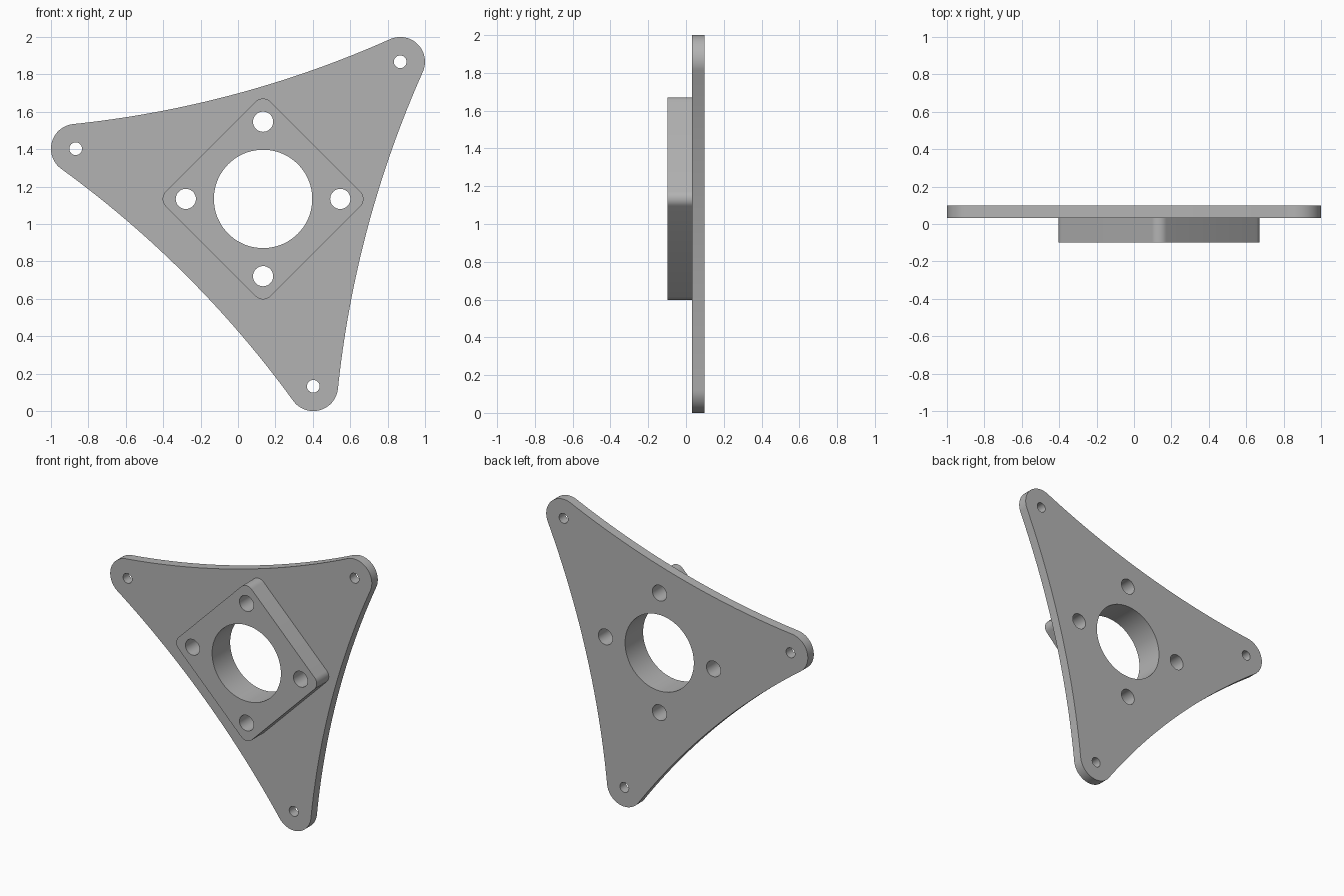
import bpy
import bmesh
from math import sin, cos, pi, radians, atan2, sqrt
from mathutils import Vector

cube = bpy.data.objects.get("Cube")
if cube:
    bpy.data.objects.remove(cube, do_unlink=True)

# Main dimensions
CENTRE = Vector((0.134, 1.134))
ARM, LOBE = 1.037, 0.1325           # arm length and rounded tip radius
WAIST = 0.58                        # centre to middle of each concave side
BACK, STEP, FRONT = 0.0985, 0.033, -0.0985
ARM_ANGLES = [radians(a) for a in (45, 165, 285)]

grey = bpy.data.materials.new("grey metal")
grey.use_nodes = True
colour = (0.45, 0.45, 0.45, 1)
grey.diffuse_color = colour
grey.node_tree.nodes["Principled BSDF"].inputs["Base Color"].default_value = colour


def polar(radius, angle):
    return Vector((radius * cos(angle), radius * sin(angle)))


def arc(centre, radius, start, end, steps):
    return [centre + polar(radius, start + (end - start) * i / steps)
            for i in range(steps + 1)]


def circle(centre, radius, steps=48):
    return arc(centre, radius, 0, 2 * pi, steps)[:-1]


def slab(name, loops, y_front, y_back):
    """Extrude an outline with holes between two depths."""
    data = bpy.data.curves.new(name, "CURVE")
    data.dimensions = "2D"
    data.fill_mode = "BOTH"
    data.extrude = (y_back - y_front) / 2
    for loop in loops:
        spline = data.splines.new("POLY")
        spline.points.add(len(loop) - 1)
        for point, co in zip(spline.points, loop):
            point.co = (co.x, co.y, 0, 1)
        spline.use_cyclic_u = True
    obj = bpy.data.objects.new(name, data)
    bpy.context.collection.objects.link(obj)
    obj.location = (CENTRE.x, (y_front + y_back) / 2, CENTRE.y)
    obj.rotation_euler.x = pi / 2
    bpy.ops.object.select_all(action="DESELECT")
    obj.select_set(True)
    bpy.context.view_layer.objects.active = obj
    bpy.ops.object.convert(target="MESH")
    obj = bpy.context.object
    bm = bmesh.new()
    bm.from_mesh(obj.data)
    bmesh.ops.remove_doubles(bm, verts=bm.verts, dist=0.0001)
    bmesh.ops.recalc_face_normals(bm, faces=bm.faces)
    bm.to_mesh(obj.data)
    bm.free()
    obj.data.materials.clear()
    obj.data.materials.append(grey)
    bpy.ops.object.shade_smooth_by_angle(angle=radians(30))
    return obj


# Three-armed outline: rounded tips joined by tangent concave arcs
half, mid = ARM * sin(pi / 3), ARM * cos(pi / 3)
side_radius = (half**2 + (WAIST - mid)**2 - LOBE**2) / (2 * (LOBE - WAIST + mid))
side_centre = WAIST + side_radius
swing = atan2(half, side_centre - mid)
outline = []
for a in ARM_ANGLES:
    tip = pi / 3 + swing
    outline += arc(polar(ARM, a), LOBE, a - tip, a + tip, 32)
    side = a + pi / 3
    outline += arc(polar(side_centre, side), side_radius,
                   side + pi - swing * -1, side + pi - swing, 32)[1:-1]

# Holes shared by both parts
bore = circle(Vector((0, 0)), 0.263, 72)
bolt_holes = [circle(polar(0.413, i * pi / 2), 0.054) for i in range(4)]
arm_holes = [circle(polar(ARM, a), 0.034, 32) for a in ARM_ANGLES]

slab("mounting_plate", [outline, bore] + bolt_holes + arm_holes, STEP, BACK)

# Diamond block with rounded corners
corner = 0.055
reach = 0.537 - corner
diamond = []
for i in range(4):
    a = i * pi / 2
    diamond += arc(polar(reach, a), corner, a - pi / 4, a + pi / 4, 10)
slab("diamond_boss", [diamond, bore] + bolt_holes, FRONT, STEP)
